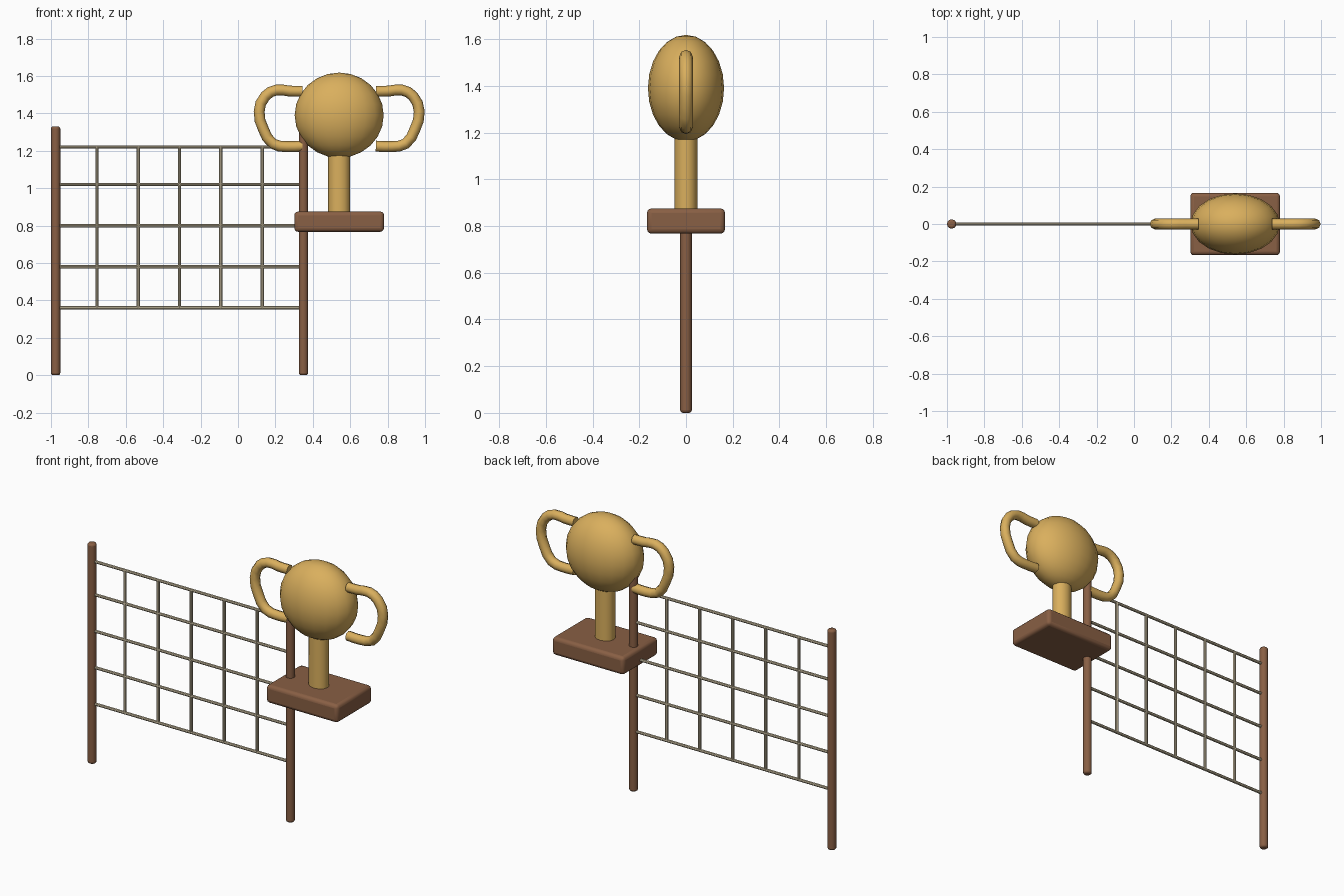
import bpy, math

old = bpy.data.objects.get("Cube")
if old:
    bpy.data.objects.remove(old, do_unlink=True)


def material(name, rgb):
    m = bpy.data.materials.new(name)
    m.use_nodes = True
    m.diffuse_color = (*rgb, 1)
    m.node_tree.nodes["Principled BSDF"].inputs["Base Color"].default_value = (*rgb, 1)
    return m


WOOD = material("brown wood", (0.25, 0.115, 0.058))
GOLD = material("gold", (0.70, 0.43, 0.11))
CORD = material("cream cord", (0.60, 0.52, 0.36))


def finish(name, mat, bevel=0, smooth=40):
    ob = bpy.context.object
    ob.name = name
    ob.data.materials.append(mat)
    bpy.ops.object.transform_apply(location=False, rotation=True, scale=True)
    if bevel:
        mod = ob.modifiers.new("soft edges", "BEVEL")
        mod.width = bevel
        mod.segments = 3
        mod.limit_method = "ANGLE"
        mod.angle_limit = math.radians(50)
    bpy.ops.object.shade_smooth_by_angle(angle=math.radians(smooth))
    return ob


def rod(name, mat, centre, radius, length, sides, along_x=False, squash=1, bevel=0):
    bpy.ops.mesh.primitive_cylinder_add(
        vertices=sides, radius=radius, depth=length, location=centre,
        rotation=(0, math.pi / 2 if along_x else 0, 0))
    bpy.context.object.scale.y = squash
    return finish(name, mat, bevel)


# Posts
LEFT, RIGHT = 0.35, -0.975
for name, x in (("left_post", LEFT), ("right_post", RIGHT)):
    rod(name, WOOD, (x, 0, 0.665), 0.025, 1.33, 12, bevel=0.012)

# Net cords
heights = (0.36, 0.58, 0.80, 1.02, 1.22)
for i, z in enumerate(heights):
    rod(f"net_row_{i + 1}", CORD, ((LEFT + RIGHT) / 2, 0, z), 0.009, LEFT - RIGHT, 8, along_x=True)
for i in range(1, 6):
    x = RIGHT + (LEFT - RIGHT) * i / 6
    rod(f"net_column_{i}", CORD, (x, 0, 0.79), 0.009, 0.86, 8)

# Trophy base
CUP_X = 0.541
bpy.ops.mesh.primitive_cube_add(size=1, location=(CUP_X, 0, 0.821))
bpy.context.object.scale = (0.48, 0.334, 0.108)
finish("trophy_base", WOOD, bevel=0.02)

# Stem and cup
rod("trophy_stem", GOLD, (CUP_X, 0, 1.03), 0.059, 0.36, 12, squash=0.85)
bpy.ops.mesh.primitive_uv_sphere_add(segments=20, ring_count=12, radius=1, location=(CUP_X, 0, 1.39))
bpy.context.object.scale = (0.238, 0.163, 0.228)
finish("trophy_cup", GOLD, smooth=60)

# Handles: outward distance from the cup axis, and height
path = [(0.196, 1.518), (0.265, 1.519), (0.335, 1.525), (0.395, 1.492),
        (0.428, 1.41), (0.405, 1.315), (0.355, 1.238), (0.28, 1.222), (0.196, 1.225)]
for name, side in (("left_handle", 1), ("right_handle", -1)):
    curve = bpy.data.curves.new(name, "CURVE")
    curve.dimensions = "3D"
    curve.bevel_depth = 0.029
    curve.bevel_resolution = 2
    curve.resolution_u = 2
    curve.use_fill_caps = True
    line = curve.splines.new("BEZIER")
    line.bezier_points.add(len(path) - 1)
    for p, (d, z) in zip(line.bezier_points, path):
        p.co = (CUP_X + side * d, 0, z)
        p.handle_left_type = p.handle_right_type = "AUTO"
    line.use_smooth = True
    curve.materials.append(GOLD)
    bpy.context.collection.objects.link(bpy.data.objects.new(name, curve))
